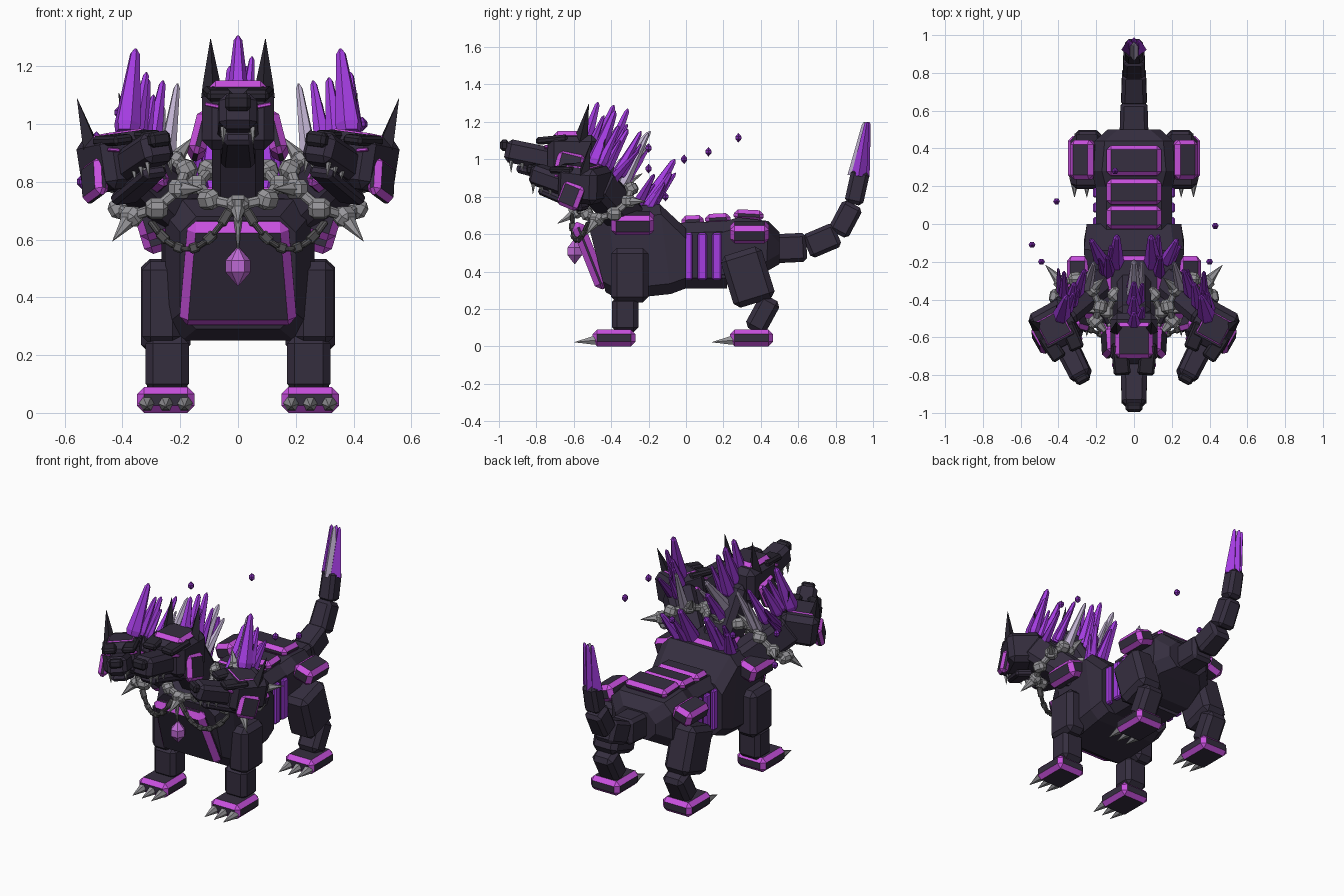
import bpy, bmesh, math, random
from mathutils import Vector, Matrix, Euler

if "Cube" in bpy.data.objects:
    bpy.data.objects.remove(bpy.data.objects["Cube"])

random.seed(4)
I = Matrix.Identity(4)


def material(name, r, g, b):
    m = bpy.data.materials.new(name)
    m.diffuse_color = [(c / 255 / 12.92 if c < 10 else ((c / 255 + .055) / 1.055) ** 2.4) for c in (r, g, b)] + [1]
    m.use_nodes = True
    m.node_tree.nodes["Principled BSDF"].inputs["Base Color"].default_value = m.diffuse_color
    return m


BODY = material("dark hide", 53, 46, 63)
BLACK = material("black hide", 41, 37, 48)
MAGENTA = material("magenta trim", 200, 80, 222)
PURPLE = material("purple crystal", 163, 60, 224)
DEEP = material("deep purple crystal", 128, 44, 178)
LILAC = material("pale crystal", 192, 178, 208)
STEEL = material("steel", 150, 149, 153)
IRON = material("dark iron", 84, 83, 85)
GEM = material("pendant gem", 190, 106, 212)


def finish(name, bm, mats, M):
    bm.transform(M)
    bmesh.ops.recalc_face_normals(bm, faces=bm.faces)
    me = bpy.data.meshes.new(name)
    bm.to_mesh(me)
    bm.free()
    for m in mats:
        me.materials.append(m)
    bpy.context.collection.objects.link(bpy.data.objects.new(name, me))


def box(name, mat, loc, size, rot=(0, 0, 0), bevel=.02, M=I, rim=None, taper=1):
    """Chamfered box; with a rim material its chamfers become coloured trim."""
    bm = bmesh.new()
    bmesh.ops.create_cube(bm, size=1)
    for v in bm.verts:
        v.co = Vector(v.co[i] * size[i] for i in range(3))
        if v.co.z > 0:
            v.co.x *= taper
    bmesh.ops.bevel(bm, geom=bm.edges[:], offset=min(bevel, .45 * min(size)),
                    segments=1, profile=.5, affect='EDGES')
    bm.normal_update()
    if rim:
        for f in bm.faces:
            f.material_index = int(max(map(abs, f.normal)) < .93)
    R = rot if isinstance(rot, Matrix) else Euler(rot).to_matrix().to_4x4()
    finish(name, bm, [mat] + ([rim] if rim else []), M @ Matrix.Translation(loc) @ R)


def beam(name, mat, a, b, w, h, bevel=.02, M=I, taper=1):
    a, b = Vector(a), Vector(b)
    R = (b - a).to_track_quat('Z', 'Y').to_matrix().to_4x4()
    box(name, mat, (a + b) / 2, (w, h, (b - a).length), R, bevel, M, None, taper)


def lathe(name, mat, a, b, r, profile, sides=6, M=I):
    """Faceted spin between two points; profile = (fraction along, radius factor)."""
    a, b = Vector(a), Vector(b)
    d = b - a
    R = d.to_track_quat('Z', 'Y').to_matrix().to_4x4()
    bm = bmesh.new()
    rings = [[bm.verts.new((r * k * math.cos(math.tau * i / sides), r * k * math.sin(math.tau * i / sides),
                            t * d.length)) for i in range(sides)] for t, k in profile]
    for p, q in zip(rings, rings[1:]):
        for i in range(sides):
            j = (i + 1) % sides
            bm.faces.new((p[i], p[j], q[j], q[i]))
    bm.faces.new(rings[0][::-1])
    bm.faces.new(rings[-1])
    finish(name, bm, [mat], M @ Matrix.Translation(a) @ R)


CRYSTAL = [(0, .85), (.1, 1), (.94, .36), (1, .1)]
BLADE = [(0, 1), (.95, .3), (1, .1)]
SPIKE = [(0, 1), (.25, .8), (1, .03)]
BIPYRAMID = [(0, .05), (.35, 1), (.65, 1), (1, .05)]


def crystal(name, mat, a, b, r):
    """Main crystal with a thinner shard beside it."""
    lathe(name, mat, a, b, r, CRYSTAL)
    off = Vector((random.uniform(-.035, .035), random.uniform(-.01, .04), 0))
    a, b = Vector(a), Vector(b)
    lathe(name + "_shard", mat, a + off, a.lerp(b, .72) + off * 1.6, r * .65, CRYSTAL)


def hull(name, sections):
    """Octagonal loft; section = (y bottom, y top, half width, z low, z high)."""
    bm = bmesh.new()
    rings = []
    for yb, yt, w, lo, hi in sections:
        c = .055
        pts = [(w - c, lo), (w, lo + c), (w, hi - c), (w - c, hi), (c - w, hi), (-w, hi - c), (-w, lo + c), (c - w, lo)]
        rings.append([bm.verts.new((x, yb + (yt - yb) * (z - lo) / (hi - lo), z)) for x, z in pts])
    for p, q in zip(rings, rings[1:]):
        for i in range(8):
            bm.faces.new((p[i], p[(i + 1) % 8], q[(i + 1) % 8], q[i]))
    bm.faces.new(rings[0])
    bm.faces.new(rings[-1])
    finish(name, bm, [BODY], I)


# Torso
hull("chest", [(-.43, -.53, .2, .29, .68), (-.36, -.42, .25, .25, .74), (-.08, -.14, .265, .28, .76), (0, 0, .25, .31, .63)])
hull("waist", [(-.03, -.03, .2, .31, .66), (.22, .22, .2, .31, .67)])
hull("hips", [(.18, .18, .2, .33, .66), (.3, .28, .225, .33, .69), (.43, .44, .21, .4, .67), (.5, .5, .14, .44, .61)])
box("chest_plate", BODY, (0, -.515, .485), (.41, .07, .385), (.38, 0, 0), .03, rim=MAGENTA, taper=.85)
for y, z, l, rx in ((-.27, .75, .2, 0), (.035, .67, .12, .05), (.17, .68, .135, .05), (.335, .7, .16, -.05)):
    box("back_plate", BODY, (0, y, z), (.29, l, .06), (rx, 0, 0), .022, rim=MAGENTA)

# Tail
pts = [(.44, .52), (.645, .53), (.81, .6), (.895, .76), (.935, .94)]
for i, (p, q) in enumerate(zip(pts, pts[1:])):
    w = .155 - .018 * i
    beam("tail_segment", BODY, (0, *p), (0, *q), w, w, .02, taper=.92)
for dx, dy, m in ((-.025, 0, PURPLE), (.025, 0, PURPLE), (0, -.02, LILAC), (0, .015, PURPLE)):
    lathe("tail_blade", m, (dx, .925 + dy, .91), (dx * 1.1, .968 + dy * .6, 1.2), .042, BLADE, 4)

for s in (-1, 1):
    # Side ribs and shoulder and hip plates
    for y in (.01, .087, .165):
        box("rib", PURPLE, (s * .2, y, .48), (.035, .052, .25), bevel=.008)
    box("shoulder_plate", BODY, (s * .285, -.285, .66), (.13, .23, .11), (0, s * .3, 0), .025, rim=MAGENTA)
    box("hip_plate", BODY, (s * .27, .34, .61), (.13, .21, .1), (0, s * .3, 0), .025, rim=MAGENTA)
    # Legs
    box("front_upper_leg", BODY, (s * .265, -.3, .38), (.135, .2, .29), bevel=.03)
    box("front_lower_leg", BODY, (s * .245, -.325, .17), (.15, .14, .19), bevel=.025)
    box("hind_thigh", BODY, (s * .25, .33, .37), (.17, .23, .29), (.3, 0, 0), .03)
    box("hind_lower_leg", BODY, (s * .245, .41, .17), (.14, .12, .2), (-.5, 0, 0), .025)
    for y in (-.385, .35):
        box("foot", BODY, (s * .25, y, .045), (.2, .23, .09), bevel=.025, rim=MAGENTA)
        for dx in (-.065, 0, .065):
            lathe("claw", STEEL, (s * .25 + dx, y - .09, .034), (s * .25 + dx, y - .21, .022), .03, SPIKE)
    # Crystals on the shoulders and along the side necks
    for a, b, r, m in (((.1, -.22, .74), (.09, -.06, 1.0), .048, PURPLE),
                       ((.17, -.2, .73), (.23, -.08, .93), .038, PURPLE),
                       ((.13, -.27, .74), (.14, -.17, .92), .034, DEEP),
                       ((.385, -.49, .97), (.355, -.38, 1.26), .048, PURPLE),
                       ((.34, -.43, .95), (.315, -.31, 1.16), .036, PURPLE),
                       ((.3, -.37, .91), (.26, -.24, 1.15), .034, PURPLE),
                       ((.25, -.34, .86), (.21, -.2, 1.14), .032, LILAC),
                       ((.37, -.4, .88), (.37, -.25, 1.05), .03, DEEP)):
        crystal("mane_crystal", m, (s * a[0], *a[1:]), (s * b[0], *b[1:]), r)

# Middle mane
for y, z, ty, tz, m in ((-.55, 1.05, -.47, 1.305, PURPLE), (-.49, 1.03, -.385, 1.29, PURPLE),
                        (-.43, .98, -.31, 1.27, PURPLE), (-.4, .9, -.19, 1.15, LILAC), (-.36, .84, -.2, 1.07, PURPLE)):
    crystal("middle_mane_crystal", m, (0, y, z), (0, ty, tz), .042)


def head(M, crown):
    box("skull", BODY, (0, .01, 0), (.25, .27, .22), bevel=.035, M=M)
    box("crown_plate", BODY, (0, .0, crown), (.2, .19, .05), bevel=.022, M=M, rim=MAGENTA)
    beam("snout", BODY, (0, -.06, -.03), (0, -.35, .03), .145, .125, .025, M, .9)
    box("nose", BLACK, (0, -.355, .055), (.09, .05, .06), bevel=.014, M=M)
    beam("jaw", BODY, (0, .02, -.15), (0, -.29, -.065), .12, .05, .015, M, .85)
    for s in (-1, 1):
        box("brow", BLACK, (s * .07, -.1, .085), (.09, .17, .04), (.1, 0, -s * .1), .012, M)
        box("eye", MAGENTA, (s * .09, -.132, .045), (.05, .02, .014), (0, -s * .2, 0), .003, M)
        box("cheek_plate", BODY, (s * .13, -.01, -.06), (.06, .15, .16), (-.25, -s * .25, 0), .022, M, MAGENTA)
        lathe("ear", BLACK, (s * .09, .05, .07), (s * .095, .095, .275), .038, SPIKE, 4, M)
        for y, l in ((-.32, .065), (-.26, .04), (-.2, .04)):
            z = -.03 + (-.06 - y) * .2 - .05
            lathe("upper_tooth", STEEL, (s * .05, y, z), (s * .052, y, z - l), .012, SPIKE, 5, M)
        lathe("lower_tooth", STEEL, (s * .04, -.27, -.055), (s * .04, -.275, 0), .01, SPIKE, 5, M)


def collar(c, axis, r):
    """Ring of steel studs joined by iron bars, every other stud spiked."""
    c, Q = Vector(c), Vector(axis).to_track_quat('Z', 'Y')
    dirs = [Q @ Vector((math.cos(t), math.sin(t), 0)) for t in (math.tau * i / 8 for i in range(8))]
    for i, d in enumerate(dirs):
        beam("collar_bar", STEEL, c + d * r, c + dirs[(i + 1) % 8] * r, .035, .035, .008)
        beam("collar_stud", STEEL, c + d * (r - .03), c + d * (r + .035), .075, .065, .017)
        if i % 2 == 0:
            lathe("collar_spike", STEEL, c + d * r, c + d * (r + .125), .032, SPIKE)


# Heads, necks and collars
head(Matrix.Translation((0, -.615, 1.02)), .105)
beam("middle_neck", BODY, (0, -.3, .64), (0, -.53, 1.0), .18, .2, .03)
collar((0, -.46, .79), (0, -.5, .85), .14)
for s in (-1, 1):
    head(Matrix.Translation((s * .41, -.55, .87)) @ Matrix.Rotation(-s * .5, 4, 'Z') @ Matrix.Rotation(s * .12, 4, 'Y')
         @ Matrix.Rotation(-.1, 4, 'X') @ Matrix.Scale(.87, 4), .092)
    beam("side_neck", BODY, (s * .15, -.28, .64), (s * .4, -.49, .88), .17, .18, .03)
    collar((s * .295, -.41, .775), (s * .5, -.45, .7), .135)
    # Chain swag between collars
    link = [Vector((s * (.03 + .27 * t), -.61 + .09 * t * t, .7 - .04 * t - .45 * t * (1 - t))) for t in
            (i / 10 for i in range(11))]
    for i, (p, q) in enumerate(zip(link, link[1:])):
        beam("chain_link", IRON, p.lerp(q, -.1), p.lerp(q, 1.1), *((.034, .018) if i % 2 else (.018, .034)), .006)

# Pendant
lathe("pendant_pin", STEEL, (0, -.61, .74), (0, -.6, .55), .022, SPIKE)
lathe("pendant", GEM, (0, -.595, .44), (0, -.595, .575), .044, BIPYRAMID)

# Floating shards
for x, y, z in ((-.1, .28, 1.115), (-.41, .12, 1.04), (.43, -.01, 1.0), (-.54, -.11, .8), (.4, -.2, 1.06), (-.49, -.2, .95)):
    lathe("floating_shard", DEEP, (x, y, z - .025), (x, y, z + .025), .018, BIPYRAMID)
